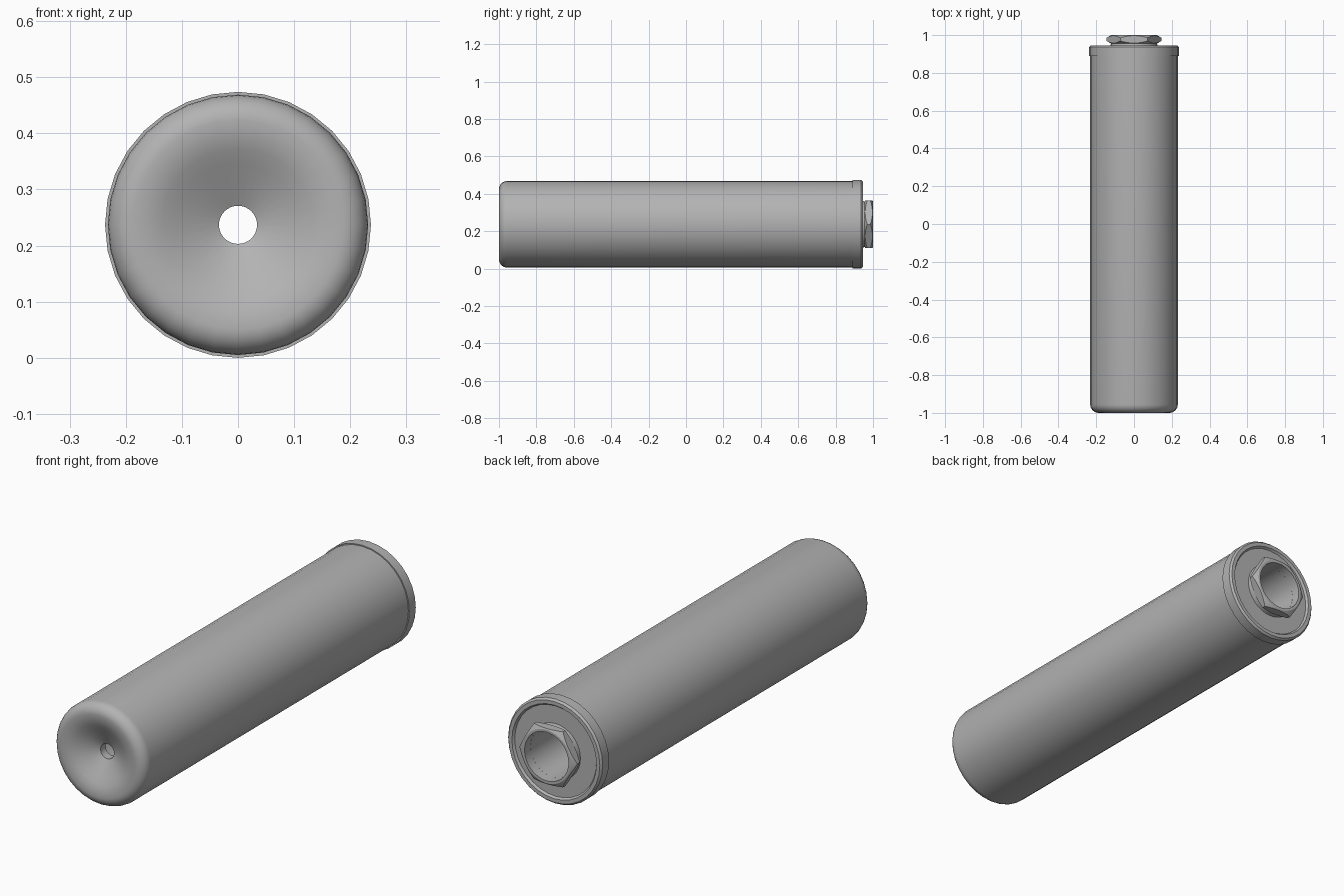
import bpy, bmesh, math

cube = bpy.data.objects.get("Cube")
if cube:
    bpy.data.objects.remove(cube)

AXIS_Z = 0.237
BORE = 0.11

metal = bpy.data.materials.new("plain_grey_metal")
metal.use_nodes = True
GREY = (0.45, 0.45, 0.45, 1)
metal.diffuse_color = GREY
metal.node_tree.nodes["Principled BSDF"].inputs["Base Color"].default_value = GREY


def lathe(name, profile, sides=32):
    """Spin a closed (radius, y) profile around the long axis."""
    bm = bmesh.new()
    rings = []
    for i in range(sides):
        a = math.tau * i / sides
        rings.append([bm.verts.new((r * math.cos(a), y, AXIS_Z + r * math.sin(a)))
                      for r, y in profile(a)])
    count = len(rings[0])
    for i, ring in enumerate(rings):
        after = rings[(i + 1) % sides]
        for j in range(count):
            k = (j + 1) % count
            bm.faces.new((ring[j], ring[k], after[k], after[j]))
    bmesh.ops.recalc_face_normals(bm, faces=bm.faces)
    mesh = bpy.data.meshes.new(name)
    bm.to_mesh(mesh)
    bm.free()
    mesh.materials.append(metal)
    obj = bpy.data.objects.new(name, mesh)
    bpy.context.collection.objects.link(obj)
    bpy.ops.object.select_all(action='DESELECT')
    obj.select_set(True)
    bpy.context.view_layer.objects.active = obj
    bpy.ops.object.shade_smooth_by_angle(angle=math.radians(30))
    return obj


# Canister: dished front with a small hole, rounded shoulder, long wall, bore
dish = [(0.034, -0.937), (0.11, -0.975), (0.135, -0.988), (0.16, -0.997)]
shoulder = [(0.187 + 0.045 * math.sin(t), -0.955 - 0.045 * math.cos(t))
            for t in (math.pi / 2 * i / 6 for i in range(7))]
inside = [(0.232, 0.9), (BORE, 0.9), (BORE, -0.9), (0.034, -0.9)]
lathe("canister", lambda a: dish + shoulder + inside)

# End cap: outer band, raised rim, recessed plate and boss under the nut
cap = [(BORE, 0.9), (0.225, 0.9), (0.225, 0.89), (0.237, 0.89),
       (0.237, 0.936), (0.229, 0.945), (0.212, 0.945), (0.205, 0.935),
       (0.125, 0.935), (0.122, 0.957), (BORE, 0.957)]
lathe("end_cap", lambda a: cap)


# Hexagonal nut with chamfered corners on both ends
def nut_profile(a):
    hexagon = 0.126 / math.cos(a % (math.pi / 3) - math.pi / 6)
    drop = (hexagon - 0.121) * 0.58
    return [(BORE, 0.955), (0.121, 0.955), (hexagon, 0.955 + drop),
            (hexagon, 1 - drop), (0.121, 1), (BORE, 1)]


lathe("hex_nut", nut_profile, 48)
